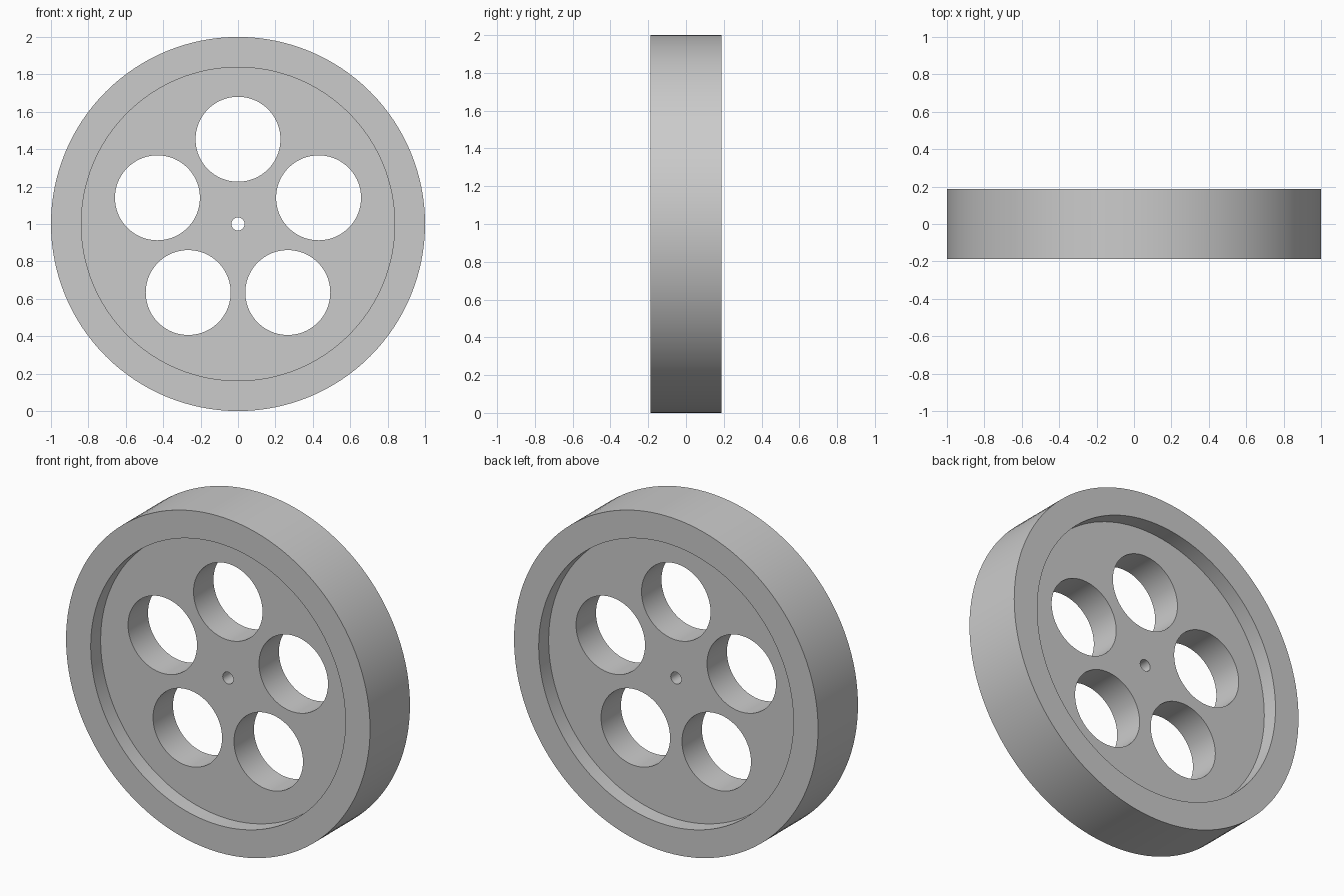
import bpy
import math

if "Cube" in bpy.data.objects:
    bpy.data.objects.remove(bpy.data.objects["Cube"], do_unlink=True)

RADIUS = 1.0
WIDTH = 0.375
RECESS_RADIUS = 0.838
RECESS_DEPTH = WIDTH / 4
HOLE_RADIUS = 0.227
HOLE_CIRCLE = 0.453
HOLE_COUNT = 5
BORE_RADIUS = 0.035

grey = bpy.data.materials.new("plain grey")
grey.use_nodes = True
colour = (0.6, 0.6, 0.6, 1)
grey.diffuse_color = colour
grey.node_tree.nodes["Principled BSDF"].inputs["Base Color"].default_value = colour


def disc(name, radius, depth, x=0, y=0, z=RADIUS, sides=96):
    """Cylinder whose axis runs front to back."""
    bpy.ops.mesh.primitive_cylinder_add(
        vertices=sides, radius=radius, depth=depth,
        location=(x, y, z), rotation=(math.pi / 2, 0, 0))
    obj = bpy.context.object
    obj.name = name
    obj.data.materials.append(grey)
    return obj


# Solid wheel blank
wheel = disc("wheel", RADIUS, WIDTH, sides=128)

# Recesses on both faces, the axle bore and the ring of round holes
cutters = [disc("recess_cutter", RECESS_RADIUS, 2 * RECESS_DEPTH,
                y=side * WIDTH / 2, sides=128) for side in (-1, 1)]
cutters.append(disc("bore_cutter", BORE_RADIUS, 1, sides=32))
for i in range(HOLE_COUNT):
    angle = math.tau * i / HOLE_COUNT
    cutters.append(disc("hole_cutter", HOLE_RADIUS, 1,
                        x=HOLE_CIRCLE * math.sin(angle),
                        z=RADIUS + HOLE_CIRCLE * math.cos(angle)))

bpy.ops.object.select_all(action="DESELECT")
wheel.select_set(True)
bpy.context.view_layer.objects.active = wheel
for cutter in cutters:
    cutter.hide_render = True
    cut = wheel.modifiers.new("cut", "BOOLEAN")
    cut.operation = "DIFFERENCE"
    cut.solver = "EXACT"
    cut.object = cutter
    bpy.ops.object.modifier_apply(modifier=cut.name)
    bpy.data.objects.remove(cutter, do_unlink=True)

# Smooth round walls with crisp rims
bpy.ops.object.shade_smooth_by_angle(angle=math.radians(30))
